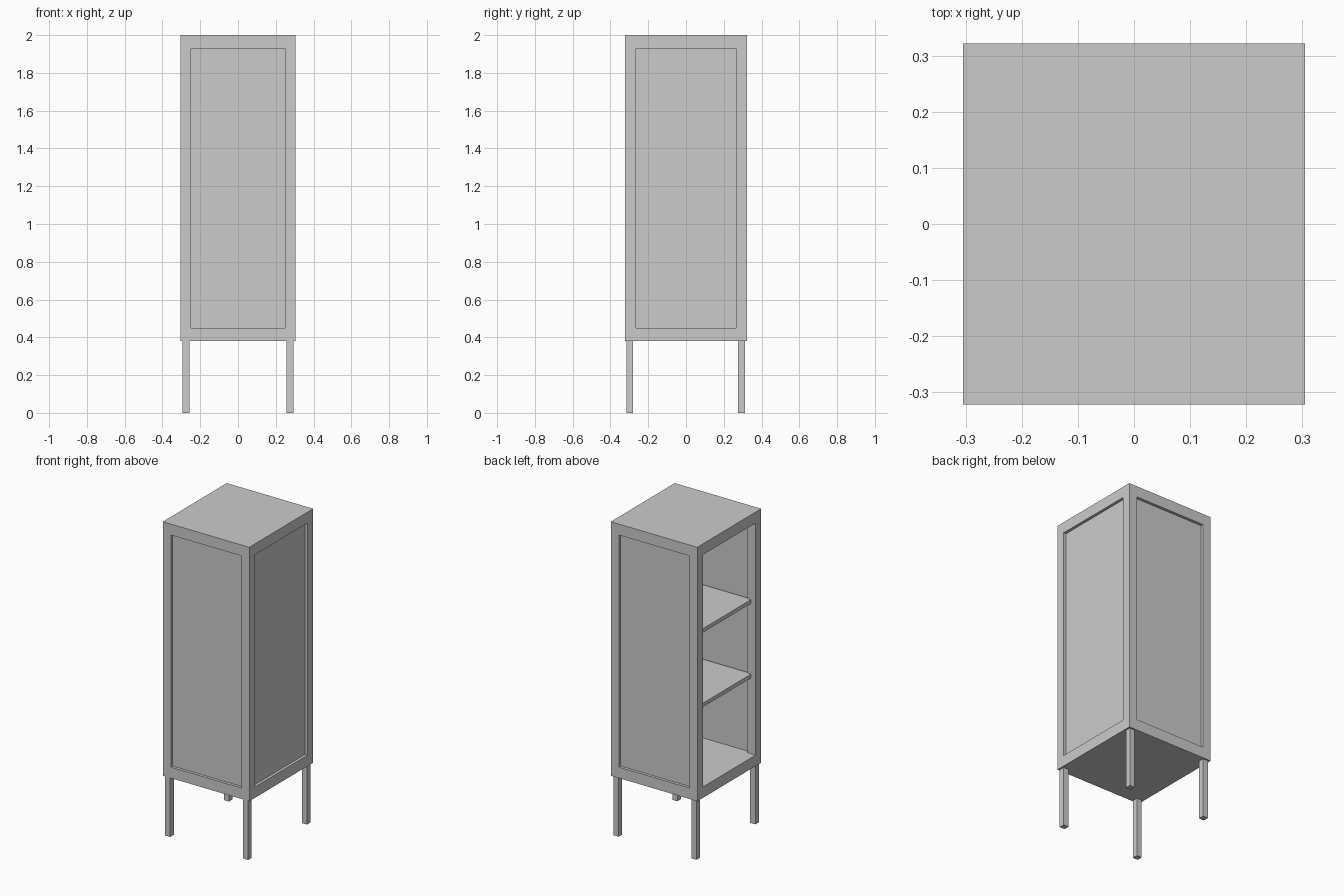
import bpy

if "Cube" in bpy.data.objects:
    bpy.data.objects.remove(bpy.data.objects["Cube"])

HX, HY = 0.305, 0.322          # half width and half depth of the cabinet
Z0, Z1 = 0.38, 2.0             # cabinet bottom and top
POST, RAIL = 0.056, 0.07       # frame widths
RECESS, THICK = 0.018, 0.02    # panel inset and thickness


def box(name, lo, hi):
    bpy.ops.mesh.primitive_cube_add(size=1, location=[(a + b) / 2 for a, b in zip(lo, hi)])
    ob = bpy.context.object
    ob.name = name
    ob.data.name = name
    ob.scale = [b - a for a, b in zip(lo, hi)]
    bpy.ops.object.transform_apply(location=False, rotation=False, scale=True)
    return ob


# Floor and top slabs
box("floor_slab", (-HX, -HY, Z0), (HX, HY, Z0 + RAIL))
box("top_slab", (-HX, -HY, Z1 - RAIL), (HX, HY, Z1))

zl, zh = Z0 + RAIL, Z1 - RAIL
for sx, side in ((-1, "left"), (1, "right")):
    for sy, end in ((-1, "front"), (1, "back")):
        # Corner posts
        cx, cy = sx * (HX - POST / 2), sy * (HY - POST / 2)
        h = POST / 2
        box(f"{end}_{side}_post", (cx - h, cy - h, zl), (cx + h, cy + h, zh))
        # Legs, set slightly in from the corners
        lx, ly, r = sx * 0.275, sy * 0.296 - 0.002, 0.018
        box(f"{end}_{side}_leg", (lx - r, ly - r, 0), (lx + r, ly + r, Z0))

# Recessed panels on front, back and right; the left side is open
px, py = HX - POST, HY - POST
box("front_panel", (-px, -HY + RECESS, zl), (px, -HY + RECESS + THICK, zh))
box("back_panel", (-px, HY - RECESS - THICK, zl), (px, HY - RECESS, zh))
box("right_panel", (HX - RECESS - THICK, -py, zl), (HX - RECESS, py, zh))

# Two inner shelves
for name, z in (("lower_shelf", 0.945), ("upper_shelf", 1.42)):
    box(name, (-0.272, -0.275, z - 0.0125), (0.272, 0.275, z + 0.0125))
